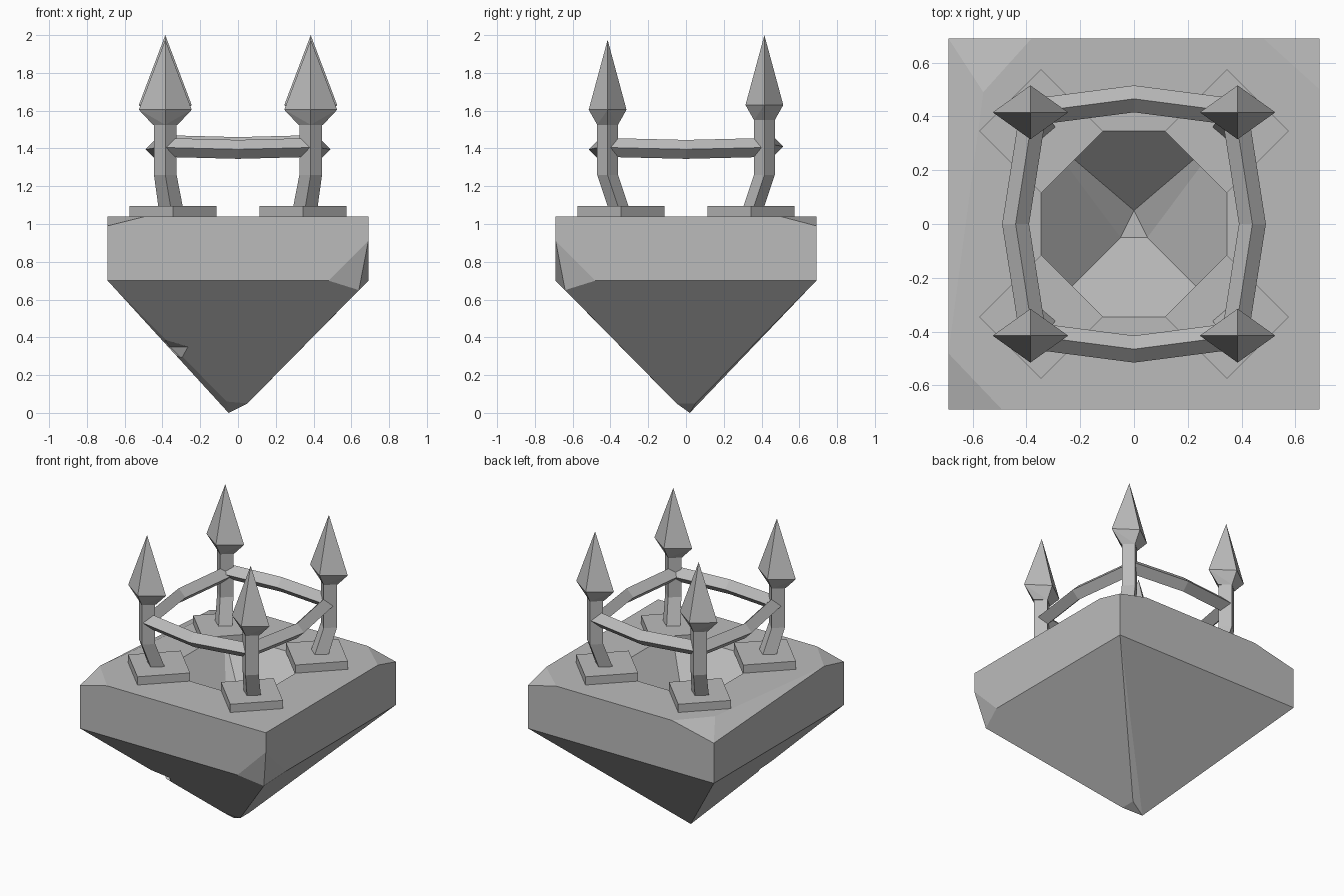
import bpy, bmesh
from mathutils import Vector

if "Cube" in bpy.data.objects:
    bpy.data.objects.remove(bpy.data.objects["Cube"], do_unlink=True)

stone = bpy.data.materials.new("stone_grey")
stone.use_nodes = True
GREY = (0.5, 0.5, 0.5, 1)
stone.diffuse_color = GREY
stone.node_tree.nodes["Principled BSDF"].inputs["Base Color"].default_value = GREY


def finish(name, bm):
    bmesh.ops.recalc_face_normals(bm, faces=bm.faces)
    mesh = bpy.data.meshes.new(name)
    bm.to_mesh(mesh)
    bm.free()
    mesh.materials.append(stone)
    obj = bpy.data.objects.new(name, mesh)
    bpy.context.collection.objects.link(obj)
    return obj


def hull(name, points):
    bm = bmesh.new()
    for p in points:
        bm.verts.new(p)
    result = bmesh.ops.convex_hull(bm, input=bm.verts)
    loose = set(result["geom_interior"] + result["geom_unused"])
    bmesh.ops.delete(bm, geom=[v for v in loose if isinstance(v, bmesh.types.BMVert)], context="VERTS")
    bmesh.ops.dissolve_limit(bm, angle_limit=0.01, verts=bm.verts, edges=bm.edges)
    return finish(name, bm)


def loft(name, rings):
    """Skin a list of four-point rings and cap both ends."""
    bm = bmesh.new()
    loops = [[bm.verts.new(p) for p in ring] for ring in rings]
    for a, b in zip(loops, loops[1:]):
        for i in range(4):
            j = (i + 1) % 4
            bm.faces.new((a[i], a[j], b[j], b[i]))
    bm.faces.new(loops[0])
    bm.faces.new(loops[-1])
    return finish(name, bm)


def diamond(center, u, v):
    c, u, v = Vector(center), Vector(u), Vector(v)
    return [c + u, c + v, c - u, c - v]


def flat_diamond(x, y, z, rx, ry):
    return diamond((x, y, z), (rx, 0, 0), (0, ry, 0))


def cut(target, cutter):
    cutter.hide_render = True
    cutter.hide_viewport = True
    cutter.display_type = "WIRE"
    mod = target.modifiers.new(cutter.name, "BOOLEAN")
    mod.object = cutter
    mod.operation = "DIFFERENCE"
    mod.solver = "EXACT"


# Floating rock: block on an inverted pyramid, with chipped corners
W, TOP, MID = 0.69, 1.04, 0.70
rock = hull("rock_base", [
    (W, -W, TOP), (0.48, W, TOP), (W, 0.5, TOP), (W, W, 0.99),
    (-0.38, W, TOP), (-0.56, 0.49, TOP), (-W, W, 0.97),
    (-W, -0.48, TOP), (-0.49, -W, TOP), (-W, -W, 0.99),
    (W, W, MID), (-W, W, MID), (-W, -W, MID),
    (W, -W, 0.91), (0.48, -W, MID), (W, -0.48, MID), (0.64, -0.64, 0.65),
    (0.05, -0.05, 0.05), (0.05, 0.05, 0.05), (-0.06, -0.06, 0.06), (-0.05, 0.02, 0),
])

# Sunken pit in the top
P = 0.345
pit = [(x, y, z) for x in (-P, P) for y in (-P, P) for z in (TOP, 1.2)]
cut(rock, hull("pit_cutter", pit + [(0, 0.05, 0.72), (-0.05, -0.05, 0.72), (0.05, -0.05, 0.72)]))

# Small chip on the lower edge
cut(rock, hull("chip_cutter", [
    (-0.39, -0.39, 0.39), (-0.25, -0.36, 0.35), (-0.36, -0.25, 0.35),
    (-0.29, -0.29, 0.28), (-0.45, -0.45, 0.3)]))

# Corner plates, bent posts and spear heads
for depth, sy, lift in (("front", -1, 0), ("back", 1, 0.025)):
    for side, sx in (("left", 1), ("right", -1)):
        tag = f"{depth}_{side}"
        loft("plate_" + tag, [flat_diamond(sx * P, sy * P, z, 0.23, 0.23) for z in (TOP - 0.01, 1.095)])
        x, y = sx * 0.385, sy * 0.415
        loft("post_" + tag, [
            flat_diamond(sx * 0.355, sy * 0.355, 1.08, 0.065, 0.055),
            flat_diamond(x, y, 1.26, 0.06, 0.055),
            flat_diamond(x, y, 1.54 + lift, 0.06, 0.055)])
        base = 1.605 + lift
        hull("spear_head_" + tag,
             flat_diamond(x, y, base - 0.08, 0.065, 0.055)
             + flat_diamond(x, y, base, 0.14, 0.1)
             + [(x, y, 1.975 + lift)])

# Rails bowing outward between the posts
R = 0.05
for name, s, z in (("front", -1, 1.4), ("back", 1, 1.415)):
    path = [(-0.385, s * 0.415, z + 0.005), (0, s * 0.465, z - 0.005), (0.385, s * 0.415, z + 0.005)]
    loft("rail_" + name, [diamond(p, (0, R, 0), (0, 0, R)) for p in path])
for name, s in (("left", 1), ("right", -1)):
    path = [(s * 0.375, -0.415, 1.405), (s * 0.44, 0, 1.395), (s * 0.375, 0.415, 1.405)]
    loft("rail_" + name, [diamond(p, (R, 0, 0), (0, 0, R)) for p in path])
